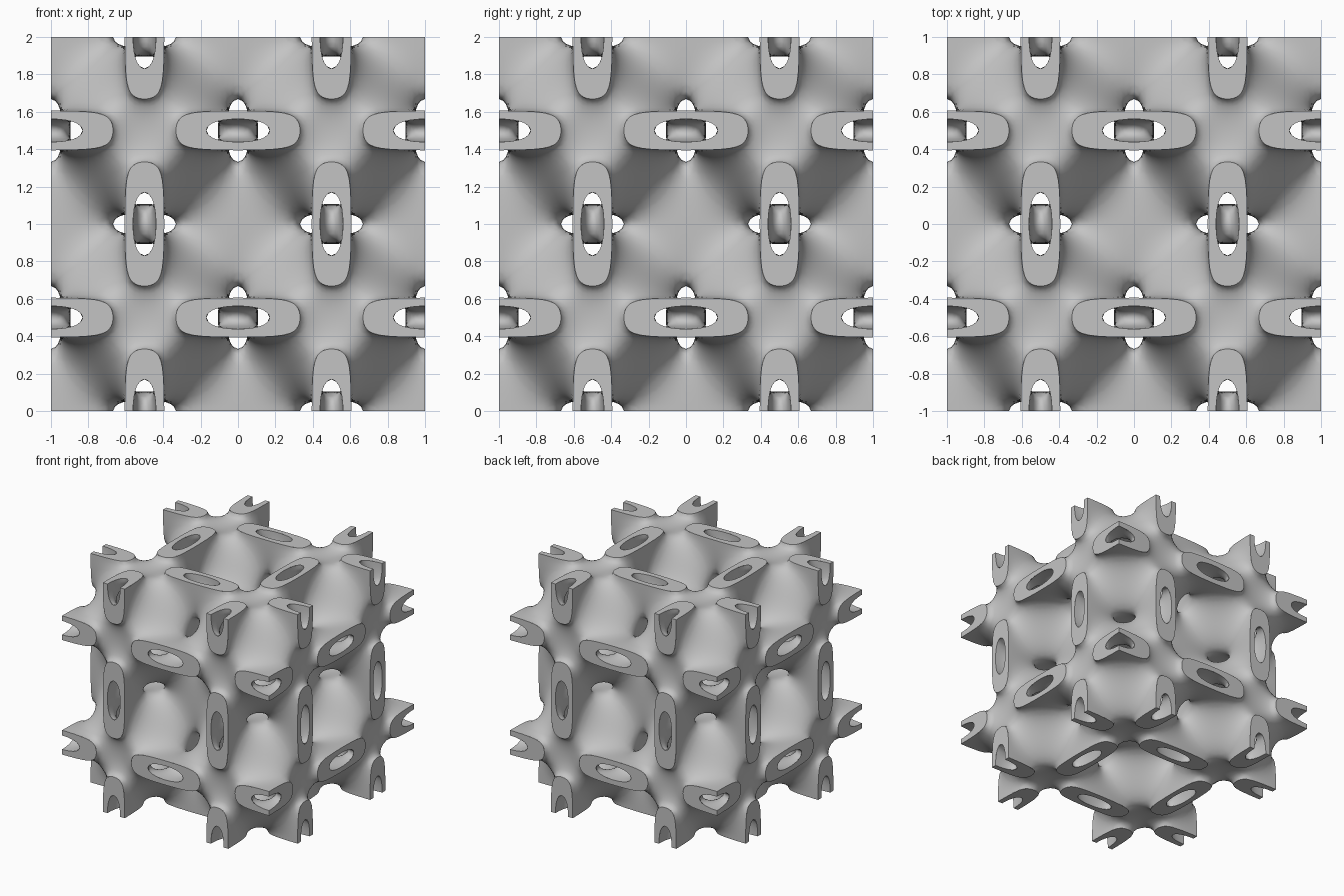
import bpy
import bmesh
from math import cos, sin, pi
from itertools import product
from mathutils import Vector

STEPS = 19            # cells along one octant of a unit cell
HALF = 0.5            # octant edge length
LEVEL = 0.49          # the wall fills -LEVEL < field < LEVEL
H = HALF / STEPS
TAU = 2 * pi

cube = bpy.data.objects.get("Cube")
if cube:
    bpy.data.objects.remove(cube, do_unlink=True)

grey = bpy.data.materials.new("plain_grey")
grey.use_nodes = True
colour = (0.55, 0.55, 0.55, 1)
grey.diffuse_color = colour
grey.node_tree.nodes["Principled BSDF"].inputs["Base Color"].default_value = colour


def field(p):
    a, b, c = (cos(TAU * v) for v in p)
    return 3 * (a + b + c) + 4 * a * b * c


def gradient(p):
    a, b, c = (cos(TAU * v) for v in p)
    slopes = (3 + 4 * b * c, 3 + 4 * a * c, 3 + 4 * a * b)
    return Vector([-TAU * sin(TAU * v) * s for v, s in zip(p, slopes)])


def add_object(name, bm):
    mesh = bpy.data.meshes.new(name)
    bm.to_mesh(mesh)
    bm.free()
    mesh.materials.append(grey)
    obj = bpy.data.objects.new(name, mesh)
    bpy.context.collection.objects.link(obj)
    return obj


def shifted(i, axis, amount):
    j = list(i)
    j[axis] += amount
    return tuple(j)


# Samples straddle the mirror planes, so boundary vertices land exactly on them
samples = {i: field([(k - 0.5) * H for k in i])
           for i in product(range(STEPS + 2), repeat=3)}


def add_sheet(bm, level):
    """Adds the surface field = level within one octant."""
    crossings = {}        # cell -> crossing points on its edges
    quads = []
    for i, value in samples.items():
        for axis in range(3):
            j = shifted(i, axis, 1)
            if j not in samples or (value < level) == (samples[j] < level):
                continue
            point = Vector([(k - 0.5) * H for k in i])
            point[axis] += H * (level - value) / (samples[j] - value)
            u, v = (axis + 1) % 3, (axis + 2) % 3
            ring = [shifted(shifted(i, u, du), v, dv)
                    for du, dv in ((-1, -1), (0, -1), (0, 0), (-1, 0))]
            inside = [c for c in ring if all(0 <= k <= STEPS for k in c)]
            for c in inside:
                crossings.setdefault(c, []).append(point)
            if len(inside) == 4:
                quads.append(ring)

    verts = {}
    for c, points in crossings.items():
        p = sum(points, Vector()) / len(points)
        for _ in range(4):                      # pull onto the exact surface
            g = gradient(p)
            step = g * ((field(p) - level) / max(g.length_squared, 1e-6))
            if step.length > H / 2:
                step *= H / 2 / step.length
            p = p - step
        for axis in range(3):                   # stay on the mirror planes
            if c[axis] in (0, STEPS):
                p[axis] = c[axis] * H
        verts[c] = bm.verts.new(p)

    for ring in quads:
        face = bm.faces.new([verts[c] for c in ring])
        face.smooth = True
        face.normal_update()
        if face.normal.dot(gradient(face.calc_center_median())) * level < 0:
            face.normal_flip()


# Curved wall: both skins of one octant, mirrored to a cell, repeated 2 x 2 x 2
bm = bmesh.new()
add_sheet(bm, LEVEL)
add_sheet(bm, -LEVEL)
bmesh.ops.translate(bm, vec=(-HALF, -HALF, -HALF), verts=bm.verts)
wall = add_object("curved_wall", bm)
wall.location = (-HALF, -HALF, HALF)
mirror = wall.modifiers.new("mirror_octant", 'MIRROR')
mirror.use_axis = (True, True, True)
mirror.merge_threshold = 0.0005
for axis in range(3):
    array = wall.modifiers.new("repeat_cell", 'ARRAY')
    array.count = 2
    array.use_relative_offset = False
    array.use_constant_offset = True
    array.constant_offset_displace = [float(k == axis) for k in range(3)]
    array.use_merge_vertices = True
    array.merge_threshold = 0.0005


# Flat rims: quarter rings that close the wall on the six outer planes
def rim_point(angle, level):
    """Offset from the ring centre to the contour, as (short, long)."""
    low, high = 0.0, 1.0
    for _ in range(30):
        r = (low + high) / 2
        short, long = 0.2 * r * cos(angle), HALF * r * sin(angle)
        if field((0, HALF - short, long)) < level:
            low = r
        else:
            high = r
    return short, long


ARC = 14
profile = [(rim_point(pi / 2 * k / ARC, -LEVEL), rim_point(pi / 2 * k / ARC, LEVEL))
           for k in range(ARC + 1)]

bm = bmesh.new()
for axis, side, swap in product(range(3), (-1, 1), (1, 2)):
    short_axis, long_axis = (axis + swap) % 3, (axis + 3 - swap) % 3
    for cs, cl, ss, sl in product((-HALF, HALF), (-1, 0, 1), (-1, 1), (-1, 1)):
        if cl * sl > 0:       # this quarter would lie outside the block
            continue
        rows = []
        for pair in profile:
            row = []
            for short, long in pair:
                p = Vector()
                p[axis] = side
                p[short_axis] = cs + ss * short
                p[long_axis] = cl + sl * long
                row.append(bm.verts.new(p))
            rows.append(row)
        for (a, b), (c, d) in zip(rows, rows[1:]):
            face = bm.faces.new((a, b, d, c))
            face.normal_update()
            if face.normal[axis] * side < 0:
                face.normal_flip()
bmesh.ops.remove_doubles(bm, verts=bm.verts, dist=0.0001)
rims = add_object("flat_rims", bm)
rims.location.z = 1
